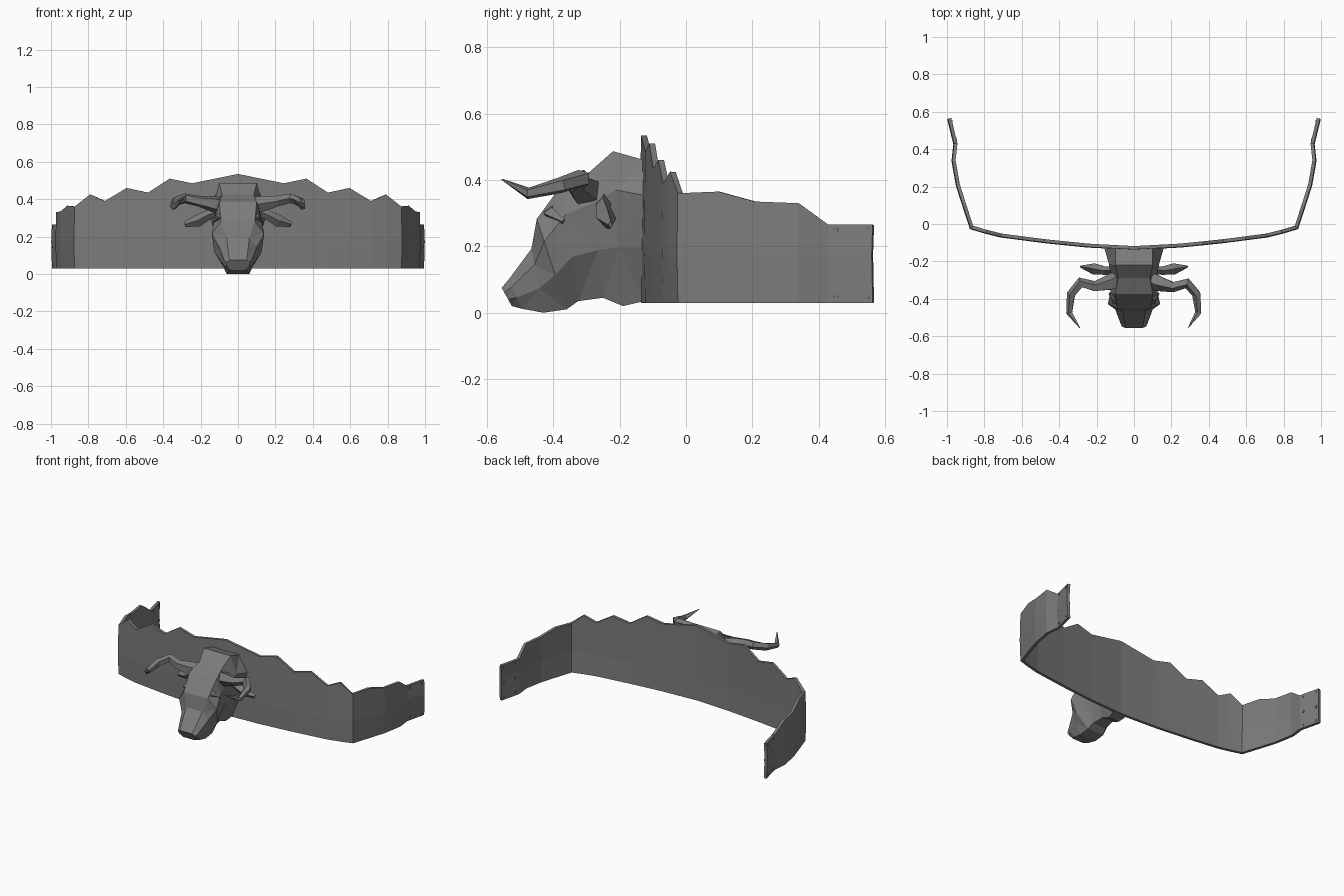
import bpy
import bmesh
import math
from mathutils import Vector

cube = bpy.data.objects.get("Cube")
if cube:
    bpy.data.objects.remove(cube, do_unlink=True)

# One dull iron grey for everything
iron = bpy.data.materials.new("dull_iron")
iron.use_nodes = True
GREY = (0.2, 0.2, 0.2, 1)
iron.diffuse_color = GREY
iron.node_tree.nodes["Principled BSDF"].inputs["Base Color"].default_value = GREY


def finish(name, bm):
    bmesh.ops.recalc_face_normals(bm, faces=bm.faces)
    mesh = bpy.data.meshes.new(name)
    bm.to_mesh(mesh)
    bm.free()
    mesh.materials.append(iron)
    obj = bpy.data.objects.new(name, mesh)
    bpy.context.collection.objects.link(obj)
    return obj


def skin(bm, rings):
    """Join closed rings of points into a capped solid."""
    loops = [[bm.verts.new(p) for p in ring] for ring in rings]
    for a, b in zip(loops, loops[1:]):
        for i in range(len(a)):
            j = (i + 1) % len(a)
            bm.faces.new((a[i], a[j], b[j], b[i]))
    bm.faces.new(loops[0][::-1])
    bm.faces.new(loops[-1])


def tapered(name, path, sizes, sides, side):
    """Tapering tube; sizes are (across, height) at each path point."""
    pts = [Vector((x * side, y, z)) for x, y, z in path]
    rings = []
    for i, (p, (w, h)) in enumerate(zip(pts, sizes)):
        along = pts[min(i + 1, len(pts) - 1)] - pts[max(i - 1, 0)]
        u = along.cross(Vector((0, 0, 1))).normalized()
        v = u.cross(along).normalized()
        angles = [math.tau * k / sides for k in range(sides)]
        rings.append([p + u * w * math.cos(a) + v * h * math.sin(a) for a in angles])
    bm = bmesh.new()
    skin(bm, rings)
    return finish(name, bm)


# Curved band: x, y and the height of its jagged top edge
half = [(0, -.127, .535), (.245, -.114, .485), (.365, -.102, .51), (.48, -.09, .435),
        (.595, -.075, .46), (.71, -.06, .39), (.79, -.04, .425), (.867, -.017, .36),
        (.905, .1, .365), (.94, .21, .335), (.963, .34, .33), (.953, .43, .265),
        (.986, .565, .265)]
stations = [(-x, y, z) for x, y, z in half[:0:-1]] + half
bm = bmesh.new()
columns = []
for x, y, top in stations:
    bulge = 1.004
    columns.append([bm.verts.new((x, y, .03)),
                    bm.verts.new((x * bulge, y - .003, .175)),
                    bm.verts.new((x, y, top))])
for a, b in zip(columns, columns[1:]):
    for k in range(2):
        bm.faces.new((a[k], b[k], b[k + 1], a[k + 1]))
band = finish("band", bm)
solid = band.modifiers.new("thickness", "SOLIDIFY")
solid.thickness = .018
solid.offset = 0
solid.use_even_offset = True

# Head: top point, bottom point and half widths from crest to underside
sections = [
    ((-.125, .46), (-.125, .035), (.1, .16, .12, .05)),
    ((-.22, .487), (-.19, .02), (.1, .135, .1, .04)),
    ((-.29, .425), (-.25, .045), (.085, .12, .1, .04)),
    ((-.375, .385), (-.325, .035), (.1, .125, .12, .05)),
    ((-.45, .283), (-.36, .01), (.09, .14, .125, .06)),
    ((-.466, .193), (-.43, 0), (.06, .1, .095, .06)),
    ((-.535, .1), (-.495, .012), (.05, .075, .075, .055)),
    ((-.556, .075), (-.525, .02), (.045, .065, .06, .04)),
]
rings = []
for (ty, tz), (by, bz), widths in sections:
    right = [(w, ty + (by - ty) * t, tz + (bz - tz) * t)
             for w, t in zip(widths, (0, .25, .62, 1))]
    rings.append(right + [(-x, y, z) for x, y, z in reversed(right)])
bm = bmesh.new()
skin(bm, rings)
bmesh.ops.triangulate(bm, faces=[f for f in bm.faces if len(f.verts) == 4 and abs(f.calc_center_median().x) > .02])
finish("bull_head", bm)

horn_path = [(.07, -.29, .36), (.13, -.315, .375), (.21, -.335, .39), (.285, -.315, .405),
             (.335, -.375, .385), (.345, -.475, .36), (.29, -.555, .402)]
horn_sizes = [(.05, .05), (.045, .045), (.03, .03), (.03, .027), (.025, .025),
              (.018, .018), (.002, .002)]
ear_path = [(.08, -.245, .345), (.15, -.25, .32), (.215, -.24, .285), (.285, -.228, .265)]
ear_sizes = [(.02, .03), (.022, .025), (.03, .032), (.006, .014)]
brow_path = [(.065, -.4, .33), (.1, -.41, .3), (.13, -.37, .275)]
brow_sizes = [(.01, .01), (.022, .022), (.008, .008)]

for side, word in ((1, "left"), (-1, "right")):
    tapered(word + "_horn", horn_path, horn_sizes, 5, side)
    tapered(word + "_ear", ear_path, ear_sizes, 4, side)
    tapered(word + "_brow", brow_path, brow_sizes, 4, side)
    # Small rivets through the end of the band
    for row, z in enumerate((.05, .145, .25)):
        for col, (x, y) in enumerate(((.96, .455), (.982, .548))):
            ends = [(x - .012, y, z), (x + .012, y - .003, z)]
            tapered(f"{word}_rivet_{row}_{col}", ends, [(.008, .008)] * 2, 6, side)
